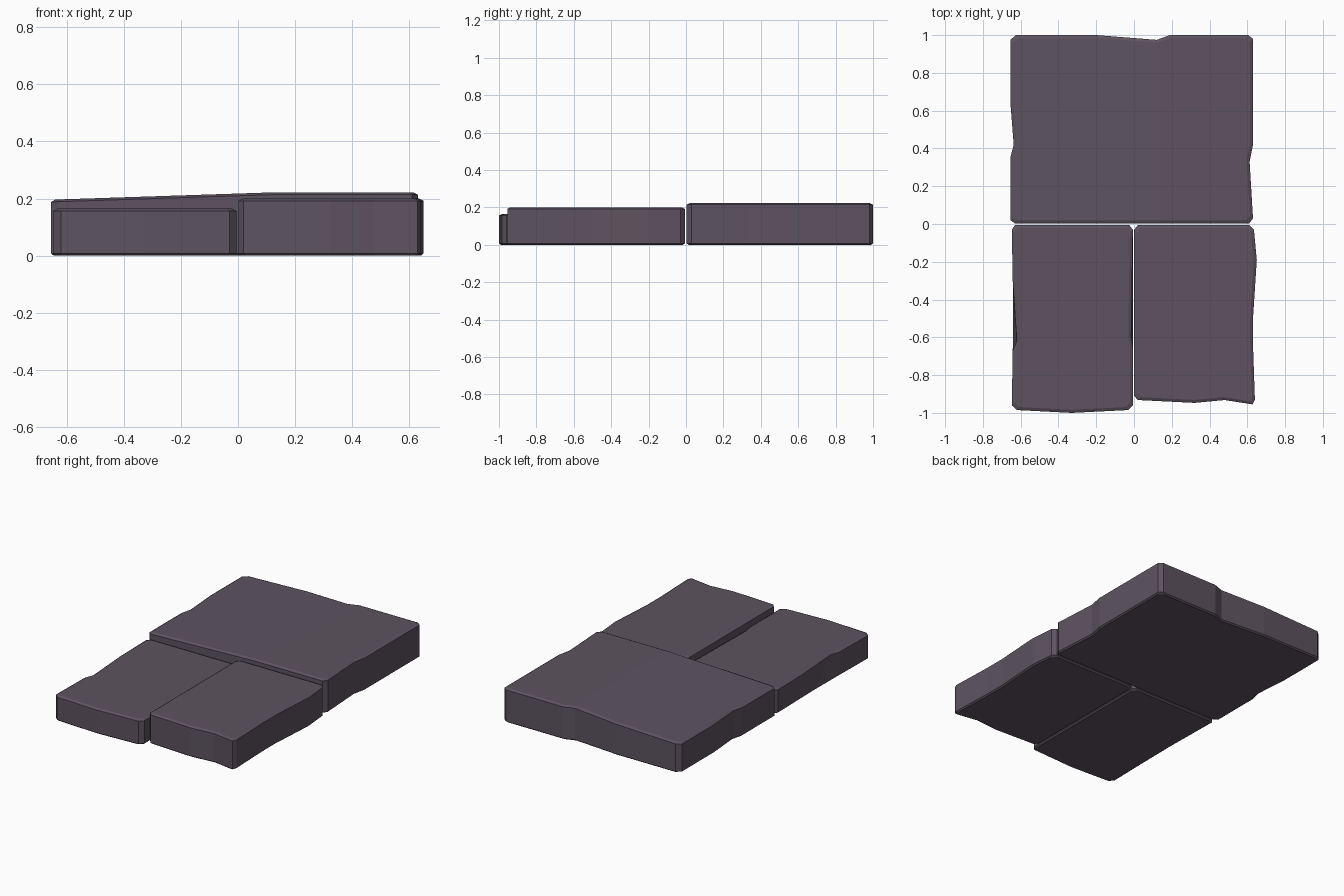
import bpy, bmesh
from mathutils import Vector

cube = bpy.data.objects.get("Cube")
if cube:
    bpy.data.objects.remove(cube)

stone = bpy.data.materials.new("dusky_purple_stone")
stone.use_nodes = True
colour = (0.11, 0.086, 0.116, 1)
stone.diffuse_color = colour
bsdf = next(n for n in stone.node_tree.nodes if n.type == "BSDF_PRINCIPLED")
bsdf.inputs["Base Color"].default_value = colour
bsdf.inputs["Roughness"].default_value = 0.9


def ring(bm, outline, z, inset):
    """One horizontal loop of the slab, pulled in evenly on all sides."""
    xs, ys = zip(*outline)
    cx, cy = (min(xs) + max(xs)) / 2, (min(ys) + max(ys)) / 2
    sx = 1 - 2 * inset / (max(xs) - min(xs))
    sy = 1 - 2 * inset / (max(ys) - min(ys))
    return [bm.verts.new((cx + (x - cx) * sx, cy + (y - cy) * sy, z)) for x, y in outline]


def slab(name, outline, height, foot=None, slope=None):
    """Chipped stone slab; foot moves outline points at the base, slope = (crease x, fall per unit)."""
    base = [(foot or {}).get(i, p) for i, p in enumerate(outline)]
    bm = bmesh.new()
    rings = [ring(bm, base, 0, 0.01), ring(bm, base, 0.008, 0),
             ring(bm, outline, height - 0.008, 0), ring(bm, outline, height, 0.016)]
    n = len(outline)
    for low, high in zip(rings, rings[1:]):
        for i in range(n):
            j = (i + 1) % n
            bm.faces.new((low[i], low[j], high[j], high[i]))
    bm.faces.new(rings[0])
    bm.faces.new(rings[-1])
    if slope:
        crease, fall = slope
        bmesh.ops.bisect_plane(bm, geom=bm.verts[:] + bm.edges[:] + bm.faces[:],
                               plane_co=Vector((crease, 0, 0)), plane_no=Vector((1, 0, 0)))
        for v in bm.verts:
            if v.co.z > height / 2:
                v.co.z -= max(0, crease - v.co.x) * fall
    bmesh.ops.recalc_face_normals(bm, faces=bm.faces[:])
    mesh = bpy.data.meshes.new(name)
    bm.to_mesh(mesh)
    bm.free()
    mesh.materials.append(stone)
    obj = bpy.data.objects.new(name, mesh)
    bpy.context.collection.objects.link(obj)
    return obj


# Wide slab at the back, its top falling away towards one side
slab("back_slab", [
    (-.63, .003), (.61, .003), (.63, .03), (.612, .33), (.63, .42), (.63, .98), (.605, 1),
    (.19, 1), (.12, .975), (-.2, 1), (-.625, 1), (-.655, .975), (-.655, .65),
    (-.637, .42), (-.655, .35), (-.655, .02)], .222, slope=(.13, .033))

# Taller front slab
slab("front_left_slab", [
    (.02, -.006), (.61, -.006), (.635, -.03), (.65, -.19), (.63, -.5), (.63, -.64),
    (.64, -.93), (.628, -.955), (.48, -.932), (.32, -.947), (.02, -.932), (.001, -.91),
    (.001, -.03)], .2)

# Lower front slab, chipped along both long sides at the top only
slab("front_right_slab", [
    (-.63, -.006), (-.025, -.006), (-.006, -.03), (-.015, -.6), (-.006, -.66),
    (-.006, -.96), (-.03, -.985), (-.33, -1), (-.62, -.985), (-.647, -.96),
    (-.642, -.67), (-.62, -.62), (-.642, -.3), (-.647, -.03)], .165,
    foot={3: (-.006, -.3), 11: (-.64, -.42)})
